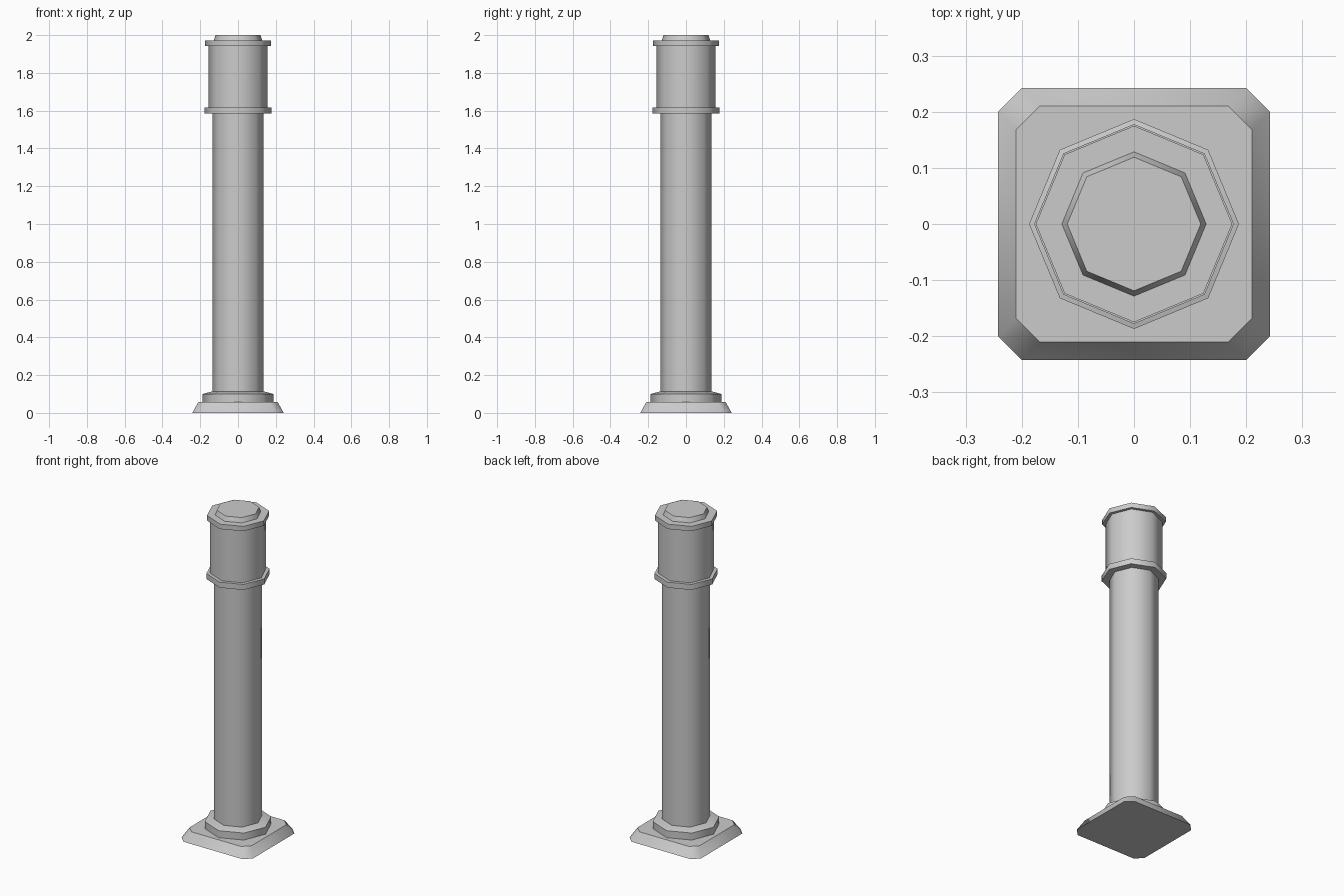
import bpy
import math

cube = bpy.data.objects.get("Cube")
if cube:
    bpy.data.objects.remove(cube, do_unlink=True)

grey = bpy.data.materials.new("stone_grey")
grey.use_nodes = True
colour = (0.6, 0.6, 0.6, 1)
grey.diffuse_color = colour
grey.node_tree.nodes["Principled BSDF"].inputs["Base Color"].default_value = colour


def octagon(r):
    """Octagon with corners on the axes."""
    return [(r * math.cos(i * math.pi / 4), r * math.sin(i * math.pi / 4)) for i in range(8)]


def cut_square(half, cut):
    """Square with its corners cut off."""
    return [(sx * a, sy * b) for sx, sy, flip in ((1, 1, 0), (-1, 1, 1), (-1, -1, 0), (1, -1, 1))
            for a, b in ([(half, cut), (cut, half)][::-1 if flip else 1])]


def stack(name, layers):
    """Solid through eight-sided outlines, each given as (outline, height)."""
    verts = [(x, y, z) for outline, z in layers for x, y in outline]
    faces = [list(range(8))[::-1], list(range(len(verts) - 8, len(verts)))]
    for k in range(len(layers) - 1):
        for i in range(8):
            j = (i + 1) % 8
            faces.append((k * 8 + i, k * 8 + j, k * 8 + 8 + j, k * 8 + 8 + i))
    mesh = bpy.data.meshes.new(name)
    mesh.from_pydata(verts, [], faces)
    mesh.materials.append(grey)
    obj = bpy.data.objects.new(name, mesh)
    bpy.context.collection.objects.link(obj)
    bpy.ops.object.select_all(action="DESELECT")
    obj.select_set(True)
    bpy.context.view_layer.objects.active = obj
    bpy.ops.object.shade_smooth_by_angle(angle=math.radians(50))


# Sloped square foot
stack("foot", [(cut_square(0.242, 0.2), 0), (cut_square(0.21, 0.168), 0.057)])

# Eight-sided parts, bottom to top: (radius, height) profiles
parts = {
    "base_ring": [(0.187, 0), (0.187, 0.1), (0.14, 0.113)],
    "shaft": [(0.136, 0.1), (0.136, 1.6)],
    "lower_band": [(0.178, 1.584), (0.178, 1.618)],
    "upper_drum": [(0.157, 1.6), (0.157, 1.95)],
    "upper_band": [(0.175, 1.942), (0.175, 1.972)],
    "cap": [(0.131, 1.965), (0.119, 2.0)],
}
for name, profile in parts.items():
    stack(name, [(octagon(r), z) for r, z in profile])
